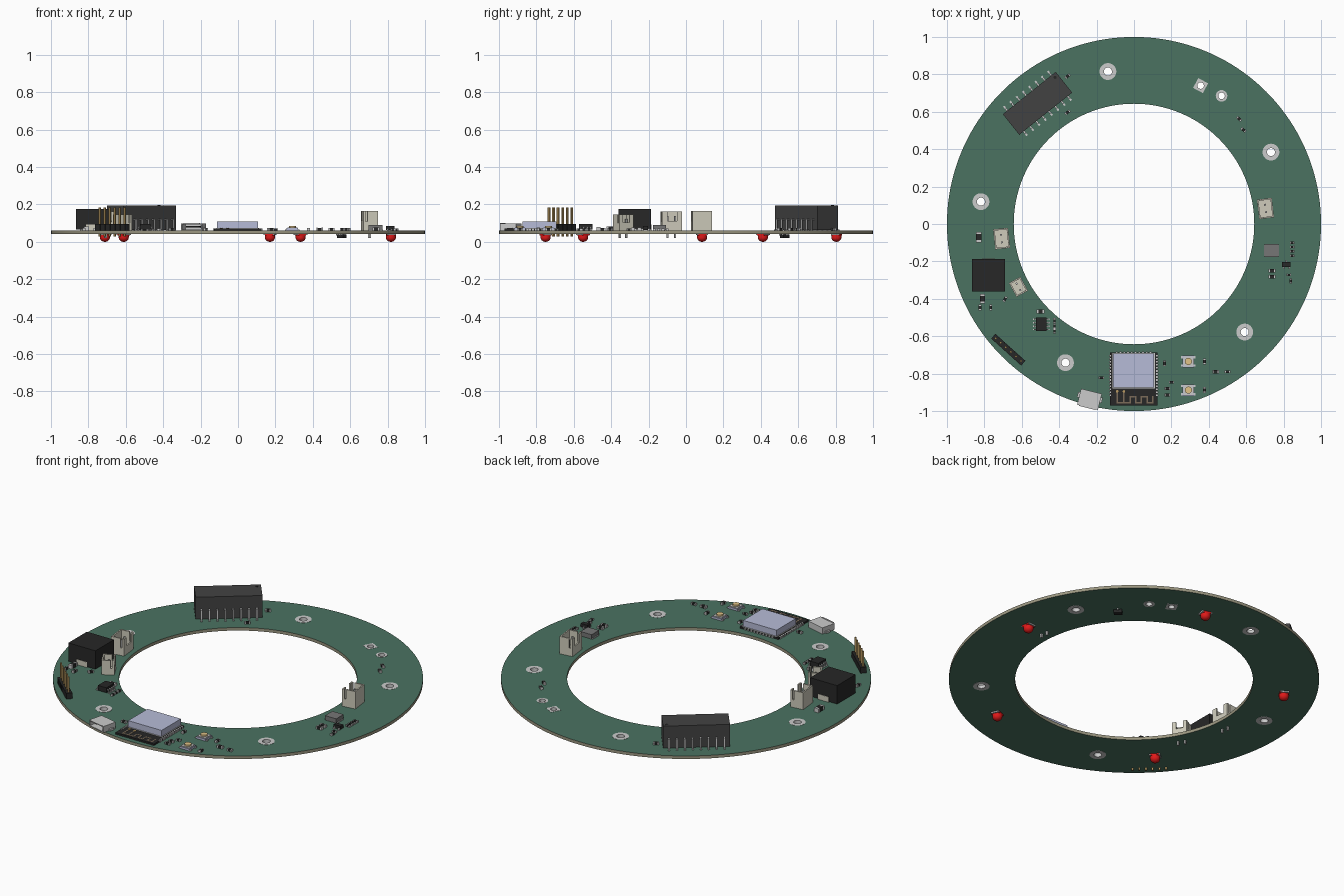
import bpy, bmesh
from math import cos, sin, pi, radians, atan2, degrees
from mathutils import Matrix

if "Cube" in bpy.data.objects:
    bpy.data.objects.remove(bpy.data.objects["Cube"])

T, B = 0.061, 0.043            # board top and bottom
MATS = {}
COLS = dict(green=(.07, .17, .12), tan=(.33, .31, .22), black=(.02, .02, .02), dark=(.055, .055, .055),
            metal=(.55, .55, .55), gold=(.5, .33, .12), cream=(.62, .6, .5), red=(.75, .01, .01),
            white=(.8, .8, .8), shield=(.47, .5, .68), grey=(.18, .18, .18), brown=(.2, .15, .1),
            yellow=(.75, .55, .25))
for k, c in COLS.items():
    MATS[k] = bpy.data.materials.new(k)
    MATS[k].diffuse_color = (*c, 1)


def box(mat, cx, cy, z0, sx, sy, h):
    return ('box', mat, cx, cy, z0, sx, sy, h)


def cyl(mat, cx, cy, z0, r, h, seg=24):
    return ('cyl', mat, cx, cy, z0, r, h, seg)


def part(name, loc, rot, items):
    """One object made of boxes and cylinders, turned about z."""
    bm, names = bmesh.new(), []
    for kind, mat, cx, cy, z0, a, b, c in items:
        if mat not in names:
            names.append(mat)
        old = set(bm.faces)
        if kind == 'box':
            bmesh.ops.create_cube(bm, size=1, matrix=Matrix.Translation((cx, cy, z0 + c / 2)) @ Matrix.Diagonal((a, b, c, 1)))
        else:
            bmesh.ops.create_cone(bm, cap_ends=True, segments=c, radius1=a, radius2=a, depth=b,
                                  matrix=Matrix.Translation((cx, cy, z0 + b / 2)))
        for f in set(bm.faces) - old:
            f.material_index = names.index(mat)
    me = bpy.data.meshes.new(name)
    bm.to_mesh(me)
    bm.free()
    for n in names:
        me.materials.append(MATS[n])
    ob = bpy.data.objects.new(name, me)
    ob.location, ob.rotation_euler = (*loc, 0), (0, 0, radians(rot))
    bpy.context.collection.objects.link(ob)
    return ob


def circle(x, y, r, n=32, start=0.0):
    return [(x + r * cos(start + 2 * pi * i / n), y + r * sin(start + 2 * pi * i / n)) for i in range(n)]


def plate(name, loops, z0, z1, mats):
    """Flat plate with holes; second material goes on the edges."""
    cu = bpy.data.curves.new(name, 'CURVE')
    cu.dimensions, cu.fill_mode, cu.extrude = '2D', 'BOTH', (z1 - z0) / 2
    for lp in loops:
        s = cu.splines.new('POLY')
        s.points.add(len(lp) - 1)
        for p, (x, y) in zip(s.points, lp):
            p.co = (x, y, 0, 1)
        s.use_cyclic_u = True
    tmp = bpy.data.objects.new(name + "_curve", cu)
    bpy.context.collection.objects.link(tmp)
    me = bpy.data.meshes.new_from_object(tmp.evaluated_get(bpy.context.evaluated_depsgraph_get()))
    bpy.data.objects.remove(tmp)
    me.materials.clear()
    for m in mats:
        me.materials.append(MATS[m])
    for f in me.polygons:
        f.material_index = len(mats) - 1 if abs(f.normal.z) < .5 else 0
    ob = bpy.data.objects.new(name, me)
    ob.location.z = (z0 + z1) / 2
    bpy.context.collection.objects.link(ob)


# ring board with mounting holes and two wire holes
mounts = [(.827 * cos(radians(a)), .827 * sin(radians(a))) for a in (99.7, 27.7, -44.3, -116.3, 171.7)]
wires = [(.356, .74), (.468, .685)]
holes = [circle(x, y, .022) for x, y in mounts] + [circle(x, y, .018) for x, y in wires]
plate("ring_board", [circle(0, 0, 1, 160), circle(0, 0, .643, 128)] + holes, B, T, ("green", "tan"))
for i, (x, y) in enumerate(mounts):
    plate(f"mount_pad_{i}", [circle(x, y, .045), circle(x, y, .0215)], B - .001, T + .001, ("metal",))
for i, (x, y) in enumerate(wires):
    rim = circle(x, y, .042, 4, radians(17)) if i == 0 else circle(x, y, .031)
    plate(f"wire_pad_{i}", [rim, circle(x, y, .0175)], B - .001, T + .001, ("metal",))


# gull-wing leads along both long sides of a chip (rows along local x)
def leads(n, pitch, half, z, reach, w):
    out = []
    for i in range(n):
        x = (i - (n - 1) / 2) * pitch
        for s in (-1, 1):
            out += [box('metal', x, s * (half + reach * .25), z, w, reach * .5, .005),
                    box('metal', x, s * (half + reach * .5), T, w, .005, z - T + .005),
                    box('metal', x, s * (half + reach * .75), T, w, reach * .5, .005)]
    return out


part("power_module", (-.516, .645), 38.6,
     [box('dark', 0, 0, T + .003, .362, .141, .131), cyl('black', .16, .05, .195, .008, .001)]
     + leads(8, .043, .0705, .118, .03, .01))
part("driver_chip", (-.495, -.537), 90, [box('black', 0, 0, T + .004, .072, .056, .03)] + leads(4, .018, .028, .078, .016, .007))

# power inductor and small shielded inductor
part("power_inductor", (-.778, -.273), 0,
     [box('black', 0, 0, T + .004, .178, .174, .11)]
     + [box('cream', 0, s * .078, T, .07, .022, .032) for s in (-1, 1)])
part("small_inductor", (.735, -.142), 0, [box('grey', 0, 0, T + .003, .074, .07, .026), box('metal', 0, 0, T, .08, .06, .006)])


# open-top plug sockets, notched on the side facing the ring centre
def socket(name, loc, rot, w, d, top):
    t, h = .008, top - T
    it = [box('cream', 0, 0, T, w, d, .016),
          box('cream', w / 2 - t / 2, 0, T, t, d, h)]
    for s in (-1, 1):
        it += [box('cream', w * .14, s * (d / 2 - t / 2), T, w * .72, t, h),
               box('cream', -w * .42, s * (d / 2 - t / 2), T, w * .16, t, h),
               box('cream', -w * .29, s * (d / 2 - t / 2), T, w * .14, t, h * .45),
               box('cream', -w / 2 + t / 2, s * d * .37, T, t, d * .26, h),
               box('metal', 0, s * .02, .02, .01, .01, top - .045)]
    it.append(box('cream', -w / 2 + t / 2, 0, T, t, d * .5, h * .5))
    part(name, loc, rot, it)


socket("socket_right", (.703, .083), 7, .08, .105, .165)
socket("socket_left", (-.708, -.078), 186, .08, .108, .162)
socket("socket_lower_left", (-.618, -.336), 209, .07, .085, .147)

# pin header
it = []
for i in range(6):
    x = (i - 2.5) * .0363
    it += [box('black', x, 0, T, .034, .034, .034), box('gold', x, 0, .028, .01, .01, .157)]
part("pin_header", (-.672, -.672), -42, it + [box('black', 0, 0, T, .21, .028, .034)])

# radio module: carrier, metal lid, edge pads, folded antenna trace
it = [box('black', 0, 0, T, .255, .285, .01), box('shield', 0, .045, T + .01, .22, .182, .039),
      box('metal', 0, .045, T + .01, .228, .19, .003)]
for i in range(14):
    for s in (-1, 1):
        it.append(box('metal', s * .126, .125 - i * .0163, T, .012, .009, .011))
for i in range(10):
    it.append(box('metal', -.09 + i * .02, .141, T, .009, .012, .011))
az = T + .01
for x in (-.088, -.052):
    it += [box('brown', x, -.096, az, .009, .07, .001), cyl('gold', x, -.066, az, .007, .003, 12)]
xs = [-.018, .012, .042, .072, .102]
for i, x in enumerate(xs):
    it.append(box('brown', x, -.11, az, .008, .04, .001))
    if i:
        it.append(box('brown', x - .015, -.094 if i % 2 else -.126, az, .038, .008, .001))
it.append(box('brown', -.054, -.127, az, .077, .008, .001))
part("radio_module", (-.002, -.829), 0, it)

# usb port: hollow shell opening outwards
w, d, h, t = .115, .088, .037, .005
it = [box('metal', 0, 0, T, w, d, t), box('metal', 0, 0, T + h - t, w, d, t),
      box('metal', 0, d / 2 - t / 2, T, w, t, h), box('black', 0, .008, T + .016, .07, .06, .007),
      box('metal', 0, -d / 2, T + h - .002, w * .8, .008, .004)]
for s in (-1, 1):
    it += [box('metal', s * (w / 2 - t / 2), 0, T, t, d, h), box('metal', s * (w / 2 + .005), .01, T, .01, .03, .012)]
part("usb_port", (-.238, -.937), -14, it)

# push buttons
for i, y in enumerate((-.735, -.888)):
    it = [box('shield', 0, 0, T, .062, .062, .012), box('metal', 0, 0, T + .012, .054, .054, .004),
          cyl('yellow', 0, 0, T + .016, .019, .009)]
    it += [box('metal', a * .032, b * .022, T, .014, .012, .006) for a in (-1, 1) for b in (-1, 1)]
    part(f"push_button_{i}", (.291, y), 0, it)

# lamps under the board
for i in range(5):
    a = radians(6 + 72 * i)
    loc = (.822 * cos(a), .822 * sin(a))
    ob = part(f"lamp_{i}", loc, degrees(a), [box('red', 0, 0, .034, .05, .044, .009), cyl('red', 0, 0, .024, .027, .01, 32)]
              + [box('white', 0, s * .026, .036, .046, .009, .007) for s in (-1, 1)])
    bm = bmesh.new()
    bm.from_mesh(ob.data)
    dome = bmesh.ops.create_uvsphere(bm, u_segments=32, v_segments=16, radius=.027)['verts']
    bmesh.ops.delete(bm, geom=[v for v in dome if v.co.z > .001], context='VERTS')
    for v in dome:
        if v.is_valid:
            v.co.z = .024 + v.co.z * .024 / .027
    bm.to_mesh(ob.data)
    bm.free()


# three-legged transistors
def transistor(name, loc, rot, z, up):
    zz = lambda a, hh: z + a if up else z - a - hh
    part(name, loc, rot, [box('black', 0, 0, zz(.003, .02), .045, .026, .02)]
         + [box('metal', x, y, zz(0, .01), .008, .014, .01) for x, y in ((-.015, -.017), (.015, -.017), (0, .017))])


transistor("transistor_right", (.815, -.217), 0, T, True)
transistor("transistor_under", (.555, .527), -45, B, False)

# small chip resistors and capacitors: x, y, turn, length
small = [(-.355, .79, 38, .03), (-.355, .597, 38, .03), (.562, .562, -40, .03), (.585, .503, -40, .03),
         (-.83, -.07, 90, .055), (-.81, -.4, 90, .05), (-.823, -.447, 90, .03), (-.766, -.447, 90, .03),
         (-.69, -.402, 60, .03), (-.5, -.468, 0, .04), (-.425, -.517, 90, .026), (-.425, -.545, 90, .026),
         (-.425, -.573, 90, .026), (-.175, -.822, 0, .03), (.377, -.735, 90, .03), (.377, -.888, 90, .03),
         (.163, -.745, 90, .03), (.178, -.88, 0, .03), (.178, -.915, 0, .03), (.2, -.845, 0, .026),
         (.436, -.79, 0, .034), (.5, -.79, 0, .03), (.737, -.25, 0, .036), (.737, -.283, 0, .036),
         (.828, -.272, 0, .024), (.838, -.305, 90, .026)] + [(.846, -.1 - .023 * i, 0, .026) for i in range(4)]
for i, (x, y, r, L) in enumerate(small):
    part(f"chip_part_{i}", (x, y), r, [box('black', 0, 0, T, L * .6, L * .5, L * .42)]
         + [box('metal', s * L * .4, 0, T, L * .22, L * .52, L * .43) for s in (-1, 1)])

# smooth the round parts, keep hard edges
for ob in bpy.context.collection.objects:
    ob.select_set(True)
bpy.context.view_layer.objects.active = bpy.data.objects["ring_board"]
bpy.ops.object.shade_smooth_by_angle()

for m in bpy.data.materials:
    if m.users and not m.is_grease_pencil:
        m.use_nodes = True
        m.node_tree.nodes["Principled BSDF"].inputs["Base Color"].default_value = m.diffuse_color
